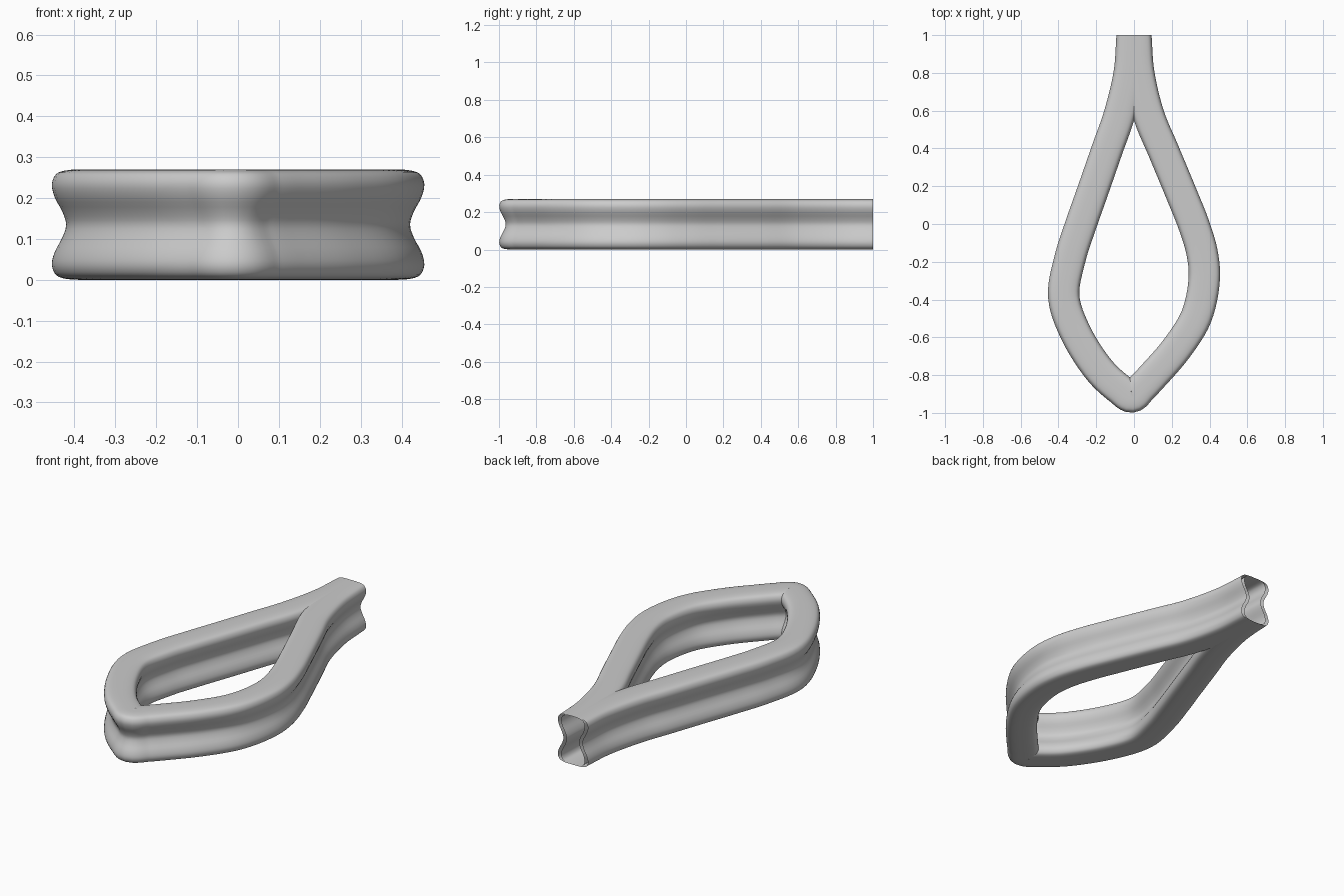
import bpy, bmesh
from mathutils import Vector

if "Cube" in bpy.data.objects:
    bpy.data.objects.remove(bpy.data.objects["Cube"])


def smooth_points(pts, steps, closed=False):
    """Catmull-Rom curve through 2D points (centripetal)."""
    p = [Vector(q) for q in pts]
    if closed:
        p = [p[-1]] + p + p[:2]
    else:
        p = [2 * p[0] - p[1]] + p + [2 * p[-1] - p[-2]]
    out = []
    for a, b, c, d in zip(p, p[1:], p[2:], p[3:]):
        t1 = (b - a).length ** 0.5
        t2 = t1 + (c - b).length ** 0.5
        t3 = t2 + (d - c).length ** 0.5
        for i in range(steps):
            t = t1 + (t2 - t1) * i / steps
            a1 = a.lerp(b, t / t1)
            a2 = b.lerp(c, (t - t1) / (t2 - t1))
            a3 = c.lerp(d, (t - t2) / (t3 - t2))
            out.append(a1.lerp(a2, t / t2).lerp(a2.lerp(a3, (t - t1) / (t3 - t1)),
                                            (t - t1) / (t2 - t1)))
    if not closed:
        out.append(p[-2])
    return out


# Teardrop centre line, from the right end round the tip to the left end
path = smooth_points([
    (.01, 1), (.025, .8), (.08, .57), (.155, .39), (.255, .15), (.315, 0),
    (.36, -.15), (.372, -.29), (.33, -.49), (.225, -.66), (.095, -.81),
    (.042, -.866), (-.012, -.916), (-.074, -.876), (-.178, -.78),
    (-.307, -.58), (-.372, -.385), (-.338, -.18), (-.28, 0), (-.22, .17),
    (-.14, .4), (-.08, .57), (-.025, .8), (-.01, 1)], 6)

# Waisted cross-section: right half from bottom to top, then mirrored
half = [(.052, .003), (.073, .012), (.083, .036), (.076, .068), (.057, .104),
        (.048, .135)]
half += [(x, .27 - z) for x, z in reversed(half[:-1])]
section = smooth_points([(0, 0)] + half + [(0, .27)] +
                        [(-x, z) for x, z in reversed(half)], 3, closed=True)

# Sweep the section along the path, leaving both ends open
bm = bmesh.new()
rings = []
for i, c in enumerate(path):
    t = (path[min(i + 1, len(path) - 1)] - path[max(i - 1, 0)]).normalized()
    if i in (0, len(path) - 1):
        t = Vector((0, -1 if i == 0 else 1))
    n = Vector((-t.y, t.x))
    rings.append([bm.verts.new((c.x + n.x * s.x, c.y + n.y * s.x, s.y))
                  for s in section])
m = len(section)
for r, q in zip(rings, rings[1:]):
    for j in range(m):
        k = (j + 1) % m
        bm.faces.new((r[j], q[j], q[k], r[k]))
bmesh.ops.recalc_face_normals(bm, faces=bm.faces)

mesh = bpy.data.meshes.new("teardrop_loop")
bm.to_mesh(mesh)
bm.free()
loop = bpy.data.objects.new("teardrop_loop", mesh)
bpy.context.collection.objects.link(loop)
mesh.shade_smooth()
